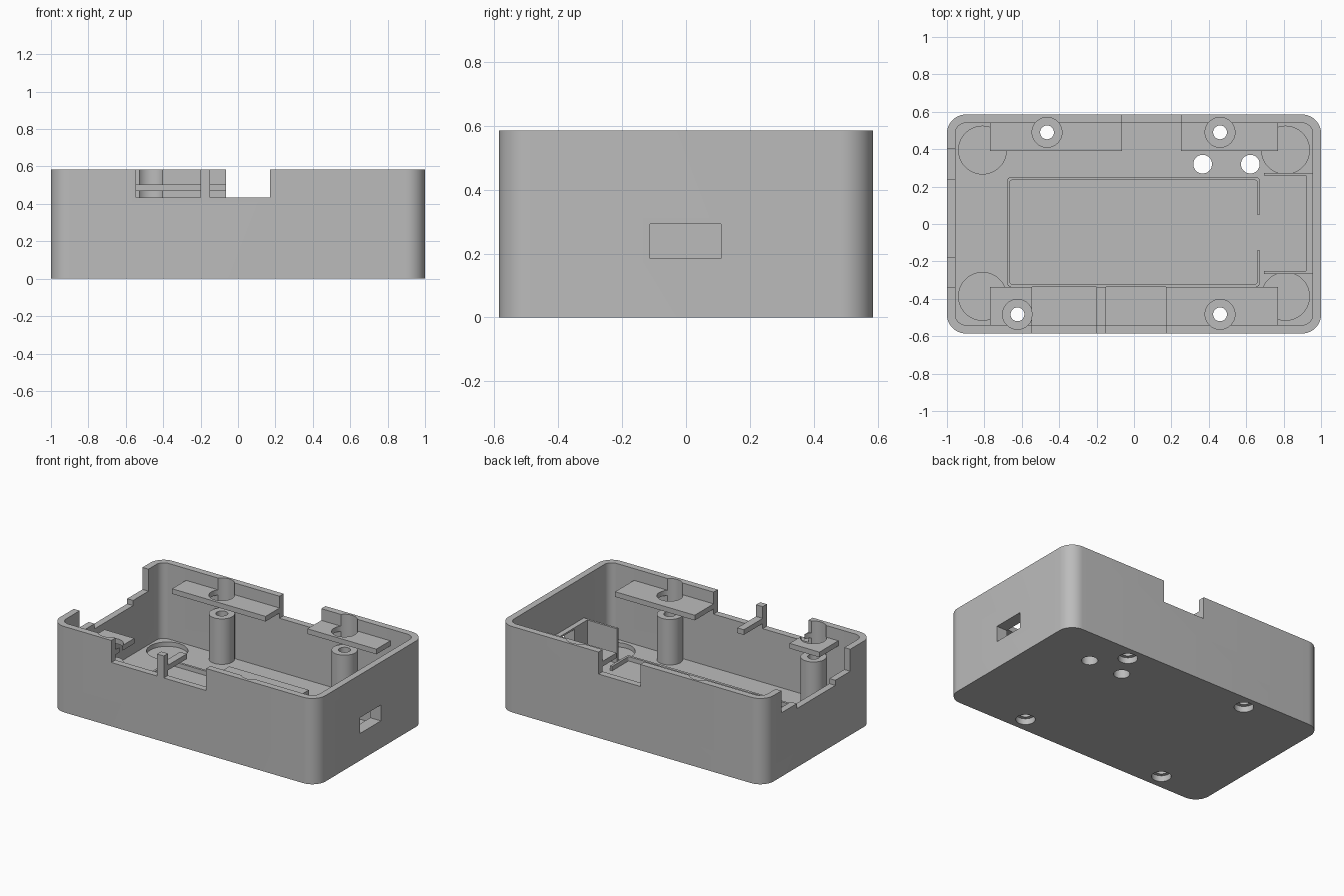
import bpy, bmesh, math

cube = bpy.data.objects.get("Cube")
if cube:
    bpy.data.objects.remove(cube, do_unlink=True)

grey = bpy.data.materials.new("plain grey")
grey.use_nodes = True
GREY = (0.5, 0.5, 0.5, 1)
grey.diffuse_color = GREY
grey.node_tree.nodes["Principled BSDF"].inputs["Base Color"].default_value = GREY


def prism(name, outline, z0, z1):
    """Extrude a closed outline between two heights."""
    bm = bmesh.new()
    face = bm.faces.new([bm.verts.new((x, y, z0)) for x, y in outline])
    top = bmesh.ops.extrude_face_region(bm, geom=[face])["geom"]
    bmesh.ops.translate(bm, vec=(0, 0, z1 - z0),
                        verts=[v for v in top if isinstance(v, bmesh.types.BMVert)])
    bmesh.ops.recalc_face_normals(bm, faces=bm.faces[:])
    mesh = bpy.data.meshes.new(name)
    bm.to_mesh(mesh)
    bm.free()
    mesh.materials.append(grey)
    obj = bpy.data.objects.new(name, mesh)
    bpy.context.collection.objects.link(obj)
    return obj


def box(name, x0, x1, y0, y1, z0, z1):
    return prism(name, [(x0, y0), (x1, y0), (x1, y1), (x0, y1)], z0, z1)


def cylinder(name, x, y, r, z0, z1, n=48):
    ring = [(x + r * math.cos(math.tau * i / n), y + r * math.sin(math.tau * i / n))
            for i in range(n)]
    return prism(name, ring, z0, z1)


def rounded_box(name, hx, hy, r, z0, z1, n=12):
    outline = []
    for q, (sx, sy) in enumerate([(1, 1), (-1, 1), (-1, -1), (1, -1)]):
        for i in range(n + 1):
            a = (q + i / n) * math.pi / 2
            outline.append((sx * (hx - r) + r * math.cos(a),
                            sy * (hy - r) + r * math.sin(a)))
    return prism(name, outline, z0, z1)


def cut(targets, cutter):
    """Subtract the cutter from every target, then discard it."""
    cutter.hide_render = True
    for obj in targets:
        mod = obj.modifiers.new("cut", "BOOLEAN")
        mod.operation = "DIFFERENCE"
        mod.solver = "EXACT"
        mod.object = cutter
        bpy.context.view_layer.objects.active = obj
        bpy.ops.object.modifier_apply(modifier=mod.name)
    bpy.data.objects.remove(cutter, do_unlink=True)


H, FLOOR, NOTCH = 0.585, 0.07, 0.435
OVER = 0.7

# Main tray with rounded corners
tray = rounded_box("tray", 1, 0.585, 0.1, 0, H)
cut([tray], rounded_box("cavity", 0.955, 0.54, 0.055, FLOOR, OVER))

# Round pockets in the floor corners
for x in (-0.81, 0.81):
    for y in (-0.387, 0.395):
        cut([tray], cylinder("pocket", x, y, 0.128, 0.04, 0.12))

# Notches in the front, back and left-hand end walls
for x0, x1, y0, y1, z in [(-0.545, -0.2, -0.7, -0.5, NOTCH),
                          (-0.15, 0.17, -0.7, -0.5, NOTCH),
                          (-0.065, 0.25, 0.5, 0.7, NOTCH),
                          (-1.1, -0.9, -0.34, 0.4, NOTCH),
                          (-1.1, -0.9, -0.18, 0.235, 0.4)]:
    cut([tray], box("notch", x0, x1, y0, y1, z, OVER))

# Ledges along the long walls
ledges = {}
for name, x0, x1, y0, y1 in [("back_ledge_a", -0.77, -0.065, 0.39, 0.55),
                             ("back_ledge_b", 0.25, 0.77, 0.39, 0.55),
                             ("front_ledge_a", -0.77, -0.545, -0.55, -0.337),
                             ("front_ledge_b", -0.2, -0.15, -0.55, -0.337),
                             ("front_ledge_c", 0.17, 0.77, -0.55, -0.337)]:
    ledges[name] = box(name, x0, x1, y0, y1, 0.47, 0.505)

# Screw pillars, with clearance above and a countersunk hole below
PILLAR_TOP = 0.38
for x, y, ledge in [(-0.465, 0.49, "back_ledge_a"), (0.46, 0.49, "back_ledge_b"),
                    (-0.623, -0.483, "front_ledge_a"), (0.46, -0.483, "front_ledge_c")]:
    pillar = cylinder("screw_pillar", x, y, 0.08, FLOOR - 0.01, PILLAR_TOP)
    cut([tray, ledges[ledge]], cylinder("clearance", x, y, 0.08, PILLAR_TOP, OVER))
    cut([tray, pillar], cylinder("screw_hole", x, y, 0.037, -0.1, OVER))
    cut([tray], cylinder("screw_head", x, y, 0.06, -0.1, 0.04))

# Two plain holes through the floor
for x in (0.367, 0.622):
    cut([tray], cylinder("floor_hole", x, 0.32, 0.05, -0.1, 0.2))

# Low rim around the central bay, open at one end
rim = rounded_box("bay_rim", 0.676, 0.293, 0.02, FLOOR - 0.01, 0.1, 4)
cut([rim], rounded_box("bay_inside", 0.66, 0.277, 0.008, 0, 0.2, 4))
cut([rim], box("bay_gap", 0.6, 0.8, -0.1, 0.095, 0, 0.2))
rim.location = (-0.003, -0.043, 0)

# Guide plates and backing around the end socket
GUIDE_TOP = 0.305
box("guide_plate_back", 0.695, 0.96, 0.258, 0.273, FLOOR - 0.01, GUIDE_TOP)
box("guide_plate_front", 0.695, 0.96, -0.266, -0.251, FLOOR - 0.01, GUIDE_TOP)
backing = box("socket_backing", 0.92, 0.96, -0.255, 0.262, FLOOR - 0.01, GUIDE_TOP)
cut([tray, backing], box("socket_hole", 0.85, 1.1, -0.112, 0.11, 0.185, 0.293))

# Smooth the round surfaces, keep the edges crisp
bpy.ops.object.select_all(action="DESELECT")
for obj in bpy.context.collection.objects:
    if obj.type == "MESH" and grey.name in obj.data.materials:
        obj.select_set(True)
        bpy.context.view_layer.objects.active = obj
bpy.ops.object.shade_smooth_by_angle(angle=math.radians(30))
